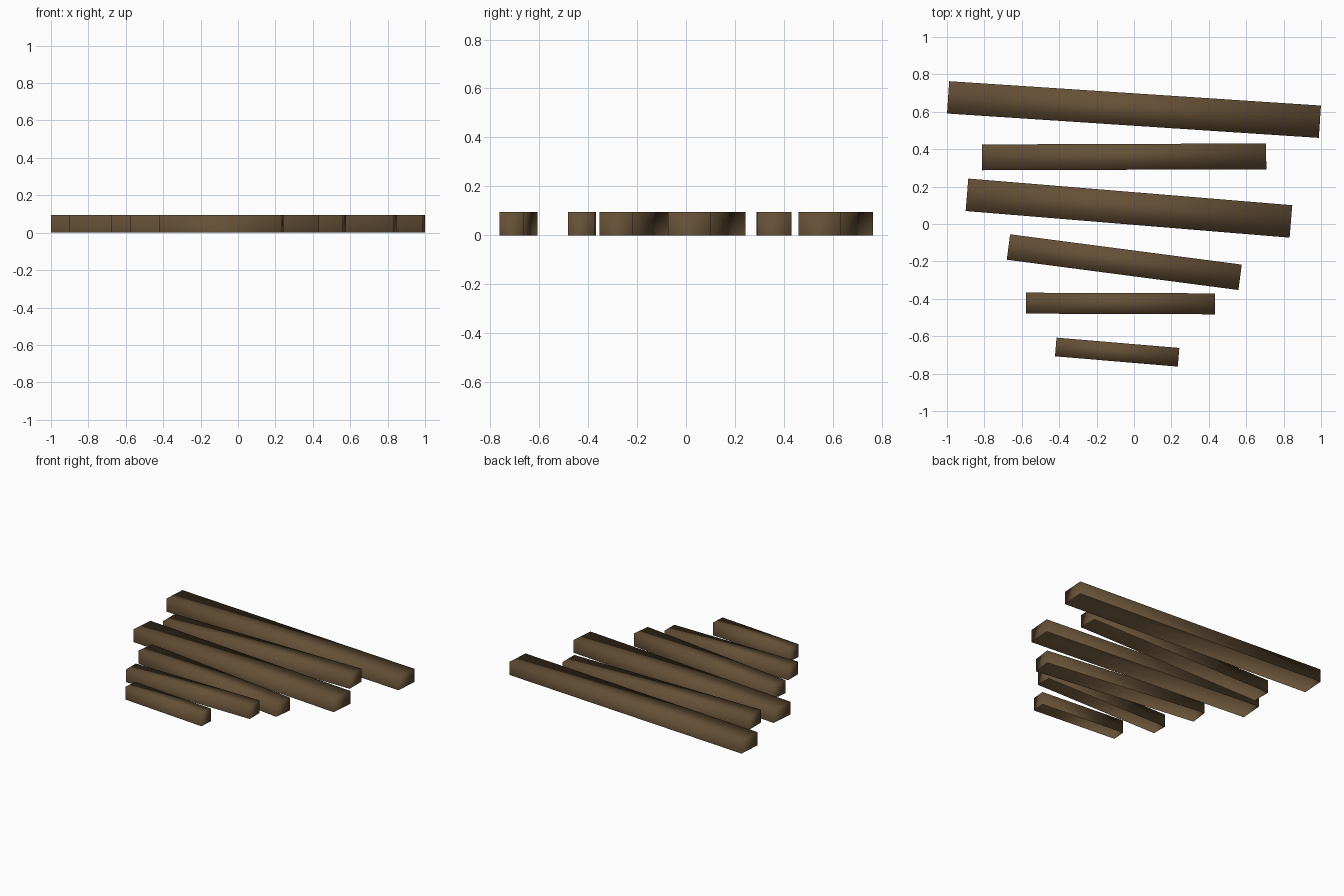
import bpy, bmesh, math
from mathutils import Matrix

if "Cube" in bpy.data.objects:
    bpy.data.objects.remove(bpy.data.objects["Cube"])

HEIGHT = 0.095

wood = bpy.data.materials.new("dark brown wood")
wood.diffuse_color = (0.13, 0.08, 0.037, 1)
wood.use_nodes = True
wood.node_tree.nodes["Principled BSDF"].inputs["Base Color"].default_value = wood.diffuse_color


def plank(name, x, y, length, width, degrees):
    """Flat-lying beam without an underside, turned about z, on the floor."""
    bm = bmesh.new()
    bmesh.ops.create_cube(bm, size=1, matrix=Matrix.Diagonal((length, width, HEIGHT, 1)))
    # open underside
    bottom = [f for f in bm.faces if f.normal.z < -0.5]
    bmesh.ops.delete(bm, geom=bottom, context='FACES_ONLY')
    for f in bm.faces:
        f.smooth = True          # soft shading across shared corners
    mesh = bpy.data.meshes.new(name)
    bm.to_mesh(mesh)
    bm.free()
    mesh.materials.append(wood)
    obj = bpy.data.objects.new(name, mesh)
    obj.location = (x, y, HEIGHT / 2)
    obj.rotation_euler.z = math.radians(degrees)
    bpy.context.collection.objects.link(obj)


# Six loose planks, from the long one at the back to the short one in front
planks = [
    (0.0, 0.612, 1.992, 0.173, -3.75),
    (-0.053, 0.359, 1.52, 0.138, 0.2),
    (-0.027, 0.085, 1.738, 0.174, -4.7),
    (-0.052, -0.204, 1.249, 0.137, -7.45),
    (-0.072, -0.425, 1.01, 0.112, -0.2),
    (-0.09, -0.685, 0.659, 0.1, -4.8),
]
for i, p in enumerate(planks):
    plank(f"plank_{i + 1}", *p)
